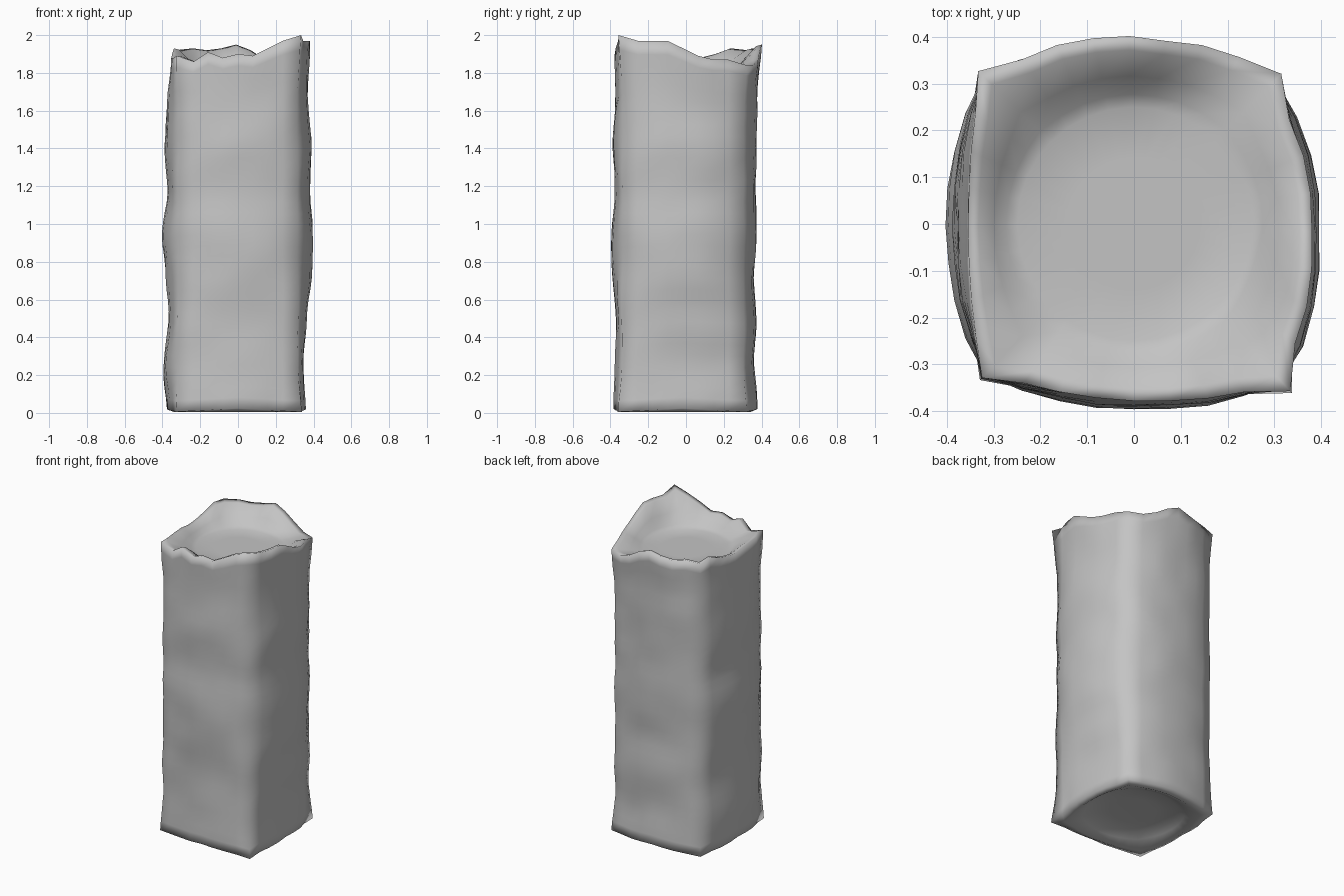
import bpy, bmesh, math
from mathutils import Vector, noise

if "Cube" in bpy.data.objects:
    bpy.data.objects.remove(bpy.data.objects["Cube"])

N = 8  # segments per side
CORNERS = [(-.318, -.322), (.316, -.338), (.300, .306), (-.320, .314)]
FLARE = [.03, .07, .05, .05]  # how much each corner spreads at foot and rim
# mid-side bulge (front, right, back, left) sampled evenly up the height
BULGE = [
    [.382, .374, .370, .388, .398, .376, .388, .374, .374],
    [.356, .344, .362, .392, .397, .378, .390, .370, .378],
    [.378, .360, .372, .358, .374, .367, .376, .378, .400],
    [.378, .395, .367, .380, .400, .371, .388, .376, .354]]
# broken rim heights, counter-clockwise from the front left corner
RIM = [1.89, 1.86, 1.91, 1.88, 1.90, 1.89, 1.93, 1.97,
       2.00, 1.97, 1.97, 1.97, 1.93, 1.89, 1.87, 1.87,
       1.84, 1.84, 1.87, 1.92, 1.95, 1.93, 1.92, 1.93,
       1.92, 1.93, 1.90, 1.88, 1.87, 1.88, 1.88, 1.88]
NORMALS = [Vector((0, -1)), Vector((1, 0)), Vector((0, 1)), Vector((-1, 0))]


def outline(i, f):
    """Point of the rough square section at perimeter step i, height fraction f."""
    side, t = i // N, (i % N) / N
    a, b = Vector(CORNERS[side]), Vector(CORNERS[(side + 1) % 4])
    p = a.lerp(b, t)
    k = min(int(f * 8), 7)
    u = f * 8 - k
    u = u * u * (3 - 2 * u)
    mid = BULGE[side][k] * (1 - u) + BULGE[side][k + 1] * u
    base = ((a + b) / 2).dot(NORMALS[side])
    p += NORMALS[side] * (mid - base) * (1 - abs(2 * t - 1) ** 2.3)
    # corners flare slightly at foot and rim
    if i % N == 0:
        p *= 1 + FLARE[side] * max(0, abs(2 * f - 1) - .75) * 4
    # small chipped bumps
    n = noise.noise(Vector((p.x * 7, p.y * 7, f * 11)))
    return p * (1 + .022 * n)


def circle_mix(i, r, w, f):
    """Blend the square outline (scaled to r) towards a circle of radius r."""
    p = outline(i, f)
    c = p.normalized() * r
    return (p * (r / .37)).lerp(c, w)


bm = bmesh.new()
rings = []


def add_ring(points):
    rings.append([bm.verts.new(p) for p in points])


steps = range(4 * N)
# underside: shallow round recess, then the worn foot
for r, w, z in [(.14, 1, .055), (.25, 1, .05), (.29, .8, .03), (.335, .3, .004)]:
    add_ring([(*circle_mix(i, r, w, 0), z) for i in steps])
# four walls up to the broken rim
ROWS = 32
for k in range(ROWS + 1):
    f = k / ROWS
    pts = []
    for i in steps:
        foot = .006 + .018 * (1 - abs(2 * (i % N) / N - 1))
        flat = foot + (1.87 - foot) * f
        z = flat + (RIM[i] - 1.87) * max(0, (f - .8) / .2)
        pts.append((*outline(i, f), z))
    add_ring(pts)
# top: rim slopes down into a round hollow
for r, w, drop in [(.345, .1, .06), (.305, .55, .5), (.275, .9, .88), (.25, 1, 1), (.14, 1, 1)]:
    add_ring([(*circle_mix(i, r, w, 1), RIM[i] * (1 - drop) + 1.815 * drop) for i in steps])

for lo, hi in zip(rings, rings[1:]):
    for i in steps:
        j = (i + 1) % (4 * N)
        bm.faces.new((lo[i], lo[j], hi[j], hi[i]))
bm.faces.new(rings[0][::-1])
bm.faces.new(rings[-1])

mesh = bpy.data.meshes.new("stone_pillar")
bm.to_mesh(mesh)
bm.free()
pillar = bpy.data.objects.new("stone_pillar", mesh)
bpy.context.collection.objects.link(pillar)
mesh.shade_smooth()

stone = bpy.data.materials.new("grey stone")
stone.diffuse_color = (.55, .55, .55, 1)
stone.use_nodes = True
stone.node_tree.nodes["Principled BSDF"].inputs["Base Color"].default_value = stone.diffuse_color
mesh.materials.append(stone)
